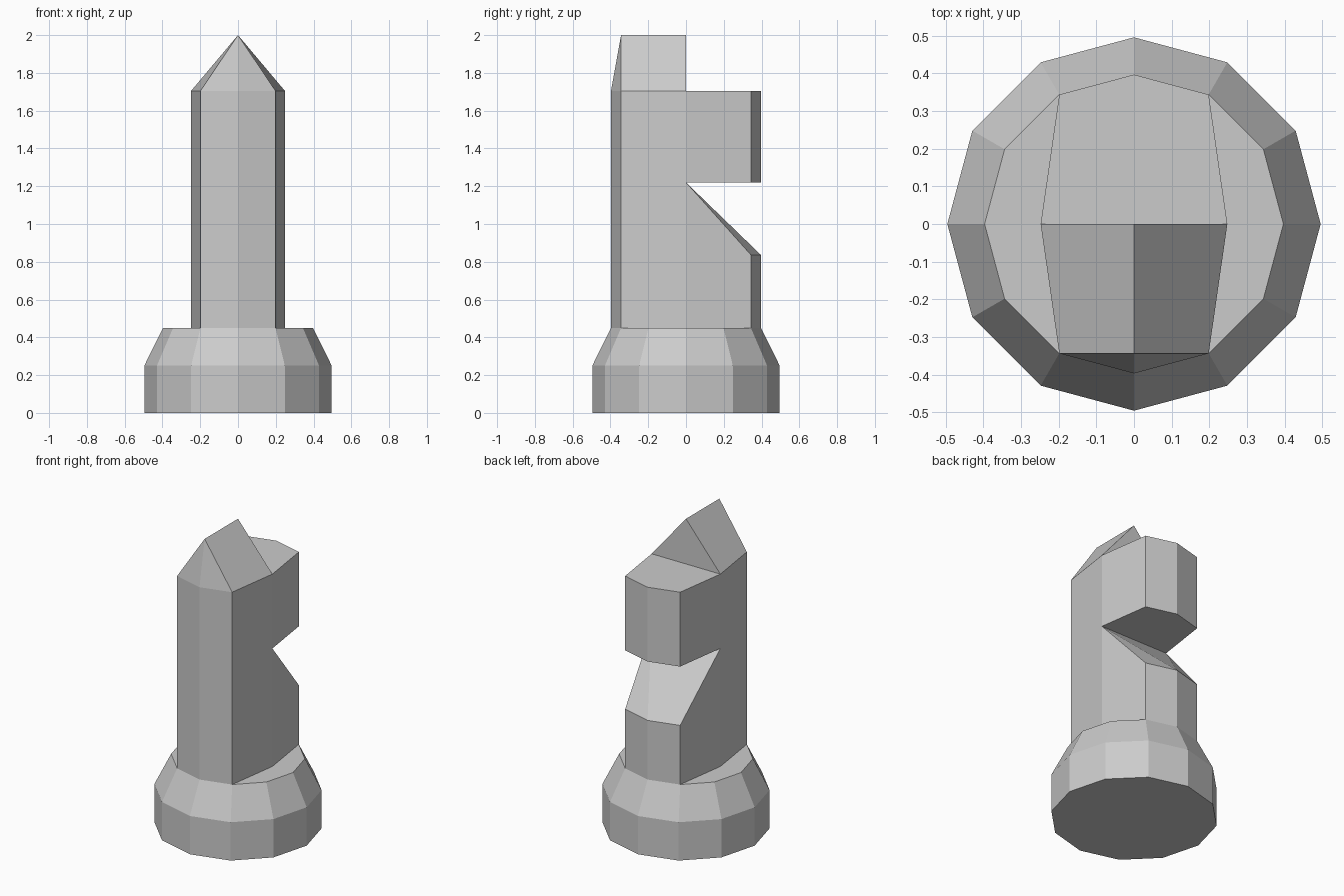
import bpy, bmesh
from math import sin, cos, radians

if "Cube" in bpy.data.objects:
    bpy.data.objects.remove(bpy.data.objects["Cube"])

R_OUT, R_IN, SIDE = 0.496, 0.397, 0.248
Z_FOOT, Z_SHOULDER, Z_SLOPE, Z_NOTCH, Z_HEAD, Z_TOP = 0.25, 0.45, 0.836, 1.22, 1.705, 2.0


def half_ring(r, z):
    """Right half of a 12-sided ring, from front to back."""
    return [(0 if abs(a) == 90 else r * cos(radians(a)), r * sin(radians(a)), z)
            for a in range(-90, 91, 30)]


def at(p, z):
    return (p[0], p[1], z)


def build_mirrored(name, faces):
    """Make the right half from polygons, mirror it and weld the seam."""
    bm = bmesh.new()
    for pts in faces:
        bm.faces.new([bm.verts.new(p) for p in pts])
        bm.faces.new([bm.verts.new((-x, y, z)) for x, y, z in reversed(pts)])
    bmesh.ops.remove_doubles(bm, verts=bm.verts, dist=0.0005)
    bmesh.ops.recalc_face_normals(bm, faces=bm.faces)
    mesh = bpy.data.meshes.new(name)
    bm.to_mesh(mesh)
    bm.free()
    obj = bpy.data.objects.new(name, mesh)
    bpy.context.collection.objects.link(obj)
    return obj


# Base: straight foot, tapered shoulder, ledge around the body
rings = [half_ring(R_OUT, 0), half_ring(R_OUT, Z_FOOT), half_ring(R_IN, Z_SHOULDER)]
base = [rings[0]]
for low, high in zip(rings, rings[1:]):
    base += [[low[i], low[i + 1], high[i + 1], high[i]] for i in range(6)]
top = rings[2]
mid = (SIDE, 0, Z_SHOULDER)
base += [[top[1], top[2], top[3], mid], [mid, top[3], top[4], top[5]]]
build_mirrored("base", base)

# Body plan points, front to back
front, front_corner, side, back_corner, back = top[0], top[1], mid, top[5], top[6]
body = []

# Front and side walls below the head
body.append([front, front_corner, at(front_corner, Z_HEAD), at(front, Z_HEAD)])
body.append([front_corner, side, at(side, Z_NOTCH), at(side, Z_HEAD), at(front_corner, Z_HEAD)])

# Rear walls below and above the notch
body.append([side, back_corner, at(back_corner, Z_SLOPE), at(side, Z_NOTCH)])
body.append([back_corner, back, at(back, Z_SLOPE), at(back_corner, Z_SLOPE)])
for a, b in ((side, back_corner), (back_corner, back)):
    body.append([at(a, Z_NOTCH), at(b, Z_NOTCH), at(b, Z_HEAD), at(a, Z_HEAD)])

# Notch slope and ceiling, flat rear top
body.append([at(side, Z_NOTCH), at(back_corner, Z_SLOPE), at(back, Z_SLOPE)])
body.append([at(side, Z_NOTCH), at(back, Z_SLOPE), (0, 0, Z_NOTCH)])
for z in (Z_NOTCH, Z_HEAD):
    body.append([(0, 0, z), at(side, z), at(back_corner, z), at(back, z)])

# Gabled crest over the front half
ridge_front, ridge_back = (0, front_corner[1], Z_TOP), (0, 0, Z_TOP)
body.append([at(front, Z_HEAD), at(front_corner, Z_HEAD), ridge_front])
body.append([at(front_corner, Z_HEAD), at(side, Z_HEAD), ridge_back, ridge_front])
body.append([at(side, Z_HEAD), (0, 0, Z_HEAD), ridge_back])
build_mirrored("body", body)
